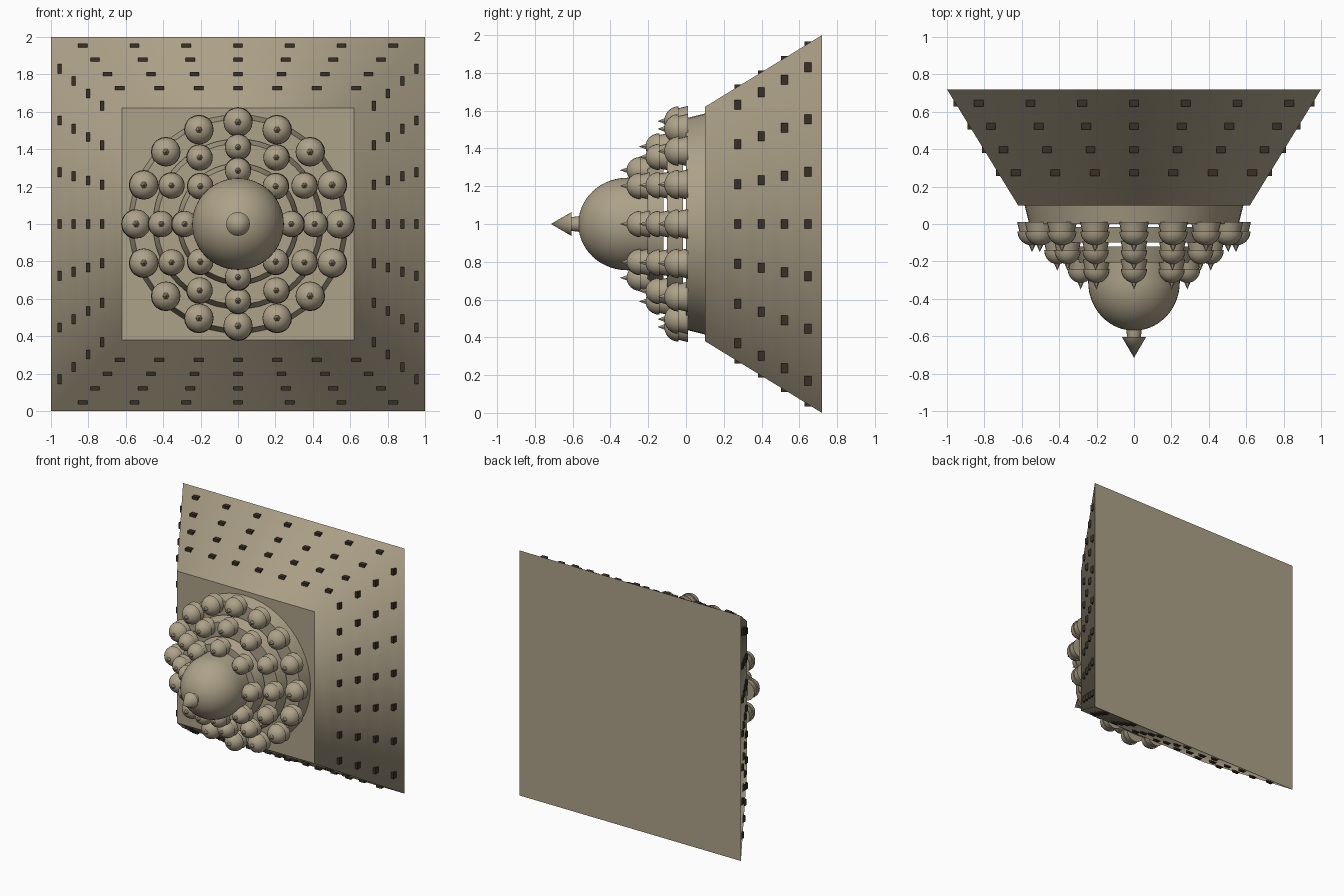
import bpy, bmesh
from math import pi, sin, cos, radians, sqrt

if "Cube" in bpy.data.objects:
    bpy.data.objects.remove(bpy.data.objects["Cube"])


def material(name, color):
    m = bpy.data.materials.new(name)
    m.diffuse_color = (*color, 1)
    m.use_nodes = True
    m.node_tree.nodes["Principled BSDF"].inputs["Base Color"].default_value = m.diffuse_color
    return m


STONE = material("stone", (0.42, 0.36, 0.25))
DARK = material("dark_stone", (0.04, 0.03, 0.02))


def place(name, mesh, loc=(0, 0, 1)):
    ob = bpy.data.objects.new(name, mesh)
    ob.location = loc
    bpy.context.collection.objects.link(ob)
    return ob


def lathe(name, profile, segs=32, phase=0.0, angle=40):
    """Turn (radius, y) points around the y axis; both ends are capped."""
    bm = bmesh.new()
    rings = []
    for r, y in profile:
        if r < 1e-5:
            rings.append([bm.verts.new((0, y, 0))])
        else:
            rings.append([bm.verts.new((r * cos(phase + 2 * pi * i / segs), y,
                                        r * sin(phase + 2 * pi * i / segs)))
                          for i in range(segs)])
    for a, b in zip(rings, rings[1:]):
        for i in range(segs):
            j = (i + 1) % segs
            if len(b) == 1:
                bm.faces.new((a[i], a[j], b[0]))
            else:
                bm.faces.new((a[i], a[j], b[j], b[i]))
    for ring in (rings[0], rings[-1]):
        if len(ring) > 1:
            bm.faces.new(ring)
    bmesh.ops.recalc_face_normals(bm, faces=bm.faces)
    # sides blend round the corners, end caps stay crisp
    for f in bm.faces:
        f.smooth = True
    mesh = bpy.data.meshes.new(name)
    bm.to_mesh(mesh)
    bm.free()
    if angle:
        mesh.set_sharp_from_angle(angle=radians(angle))
    else:
        for e in mesh.edges:
            y0, y1 = (mesh.vertices[v].co.y for v in e.vertices)
            e.use_edge_sharp = abs(y0 - y1) < 1e-5
    mesh.materials.append(STONE)
    return mesh


def dome(r, y0, height, steps):
    return [(r * cos(pi / 2 * k / steps), y0 - height * sin(pi / 2 * k / steps))
            for k in range(steps + 1)]


# Square stepped base: five sloping tiers
BACK, FRONT, TIERS = 0.72, 0.10, 5
STEP = (BACK - FRONT) / TIERS


def half_width(y):
    return 0.62 + 0.38 * (y - FRONT) / (BACK - FRONT)


for t in range(TIERS):
    y0 = BACK - t * STEP
    y1 = y0 - STEP
    mesh = lathe(f"base_tier_{t + 1}",
                 [(half_width(y0) * sqrt(2), y0), (half_width(y1) * sqrt(2), y1)],
                 4, pi / 4, None)
    place(mesh.name, mesh)

# Dark niche blocks, seven per side on the four wider tiers
for t in range(TIERS - 1):
    y = BACK - (t + 0.6) * STEP
    w = half_width(y)
    bm = bmesh.new()
    for side in range(4):
        for k in range(-3, 4):
            u = w * 0.87 * k / 3
            x, z = [(u, w), (w, u), (u, -w), (-w, u)][side]
            size = (0.05, 0.035, 0.022) if side % 2 == 0 else (0.022, 0.035, 0.05)
            for v in bmesh.ops.create_cube(bm, size=1)["verts"]:
                v.co = (x + v.co.x * size[0], y + v.co.y * size[1],
                        z + v.co.z * size[2])
    mesh = bpy.data.meshes.new(f"niches_tier_{t + 1}")
    bm.to_mesh(mesh)
    bm.free()
    mesh.materials.append(DARK)
    place(mesh.name, mesh)

# Round terraces with narrow gaps between them
for i, (r0, r1, y0, y1) in enumerate([(0.585, 0.56, 0.10, 0.0),
                                      (0.455, 0.43, -0.015, -0.10),
                                      (0.325, 0.30, -0.12, -0.205)]):
    mesh = lathe(f"round_terrace_{i + 1}", [(r0, y0), (r1, y1)], 48)
    place(mesh.name, mesh)

# Small bell shrines in rings of 16, 12 and 8
bell = lathe("small_bell", [(0.08, 0.01), (0.068, -0.04)] + dome(0.078, -0.04, 0.075, 6), 20)
spike = lathe("small_spike", [(0.02, -0.108), (0, -0.15)], 6, 0, 20)
for ring, (count, radius, y, s) in enumerate([(16, 0.545, 0.0, 1.0),
                                              (12, 0.41, -0.10, 0.9),
                                              (8, 0.285, -0.20, 0.9)]):
    for i in range(count):
        a = 2 * pi * i / count
        loc = (radius * cos(a), y, 1 + radius * sin(a))
        for label, mesh in (("bell", bell), ("spike", spike)):
            ob = place(f"{label}_ring{ring + 1}_{i + 1}", mesh, loc)
            ob.scale = (s, 1, s)

# Great dome with its neck and pointed finial
place("great_dome", lathe("great_dome", [(0.245, -0.20)] + dome(0.245, -0.31, 0.26, 14), 48))
place("finial_neck", lathe("finial_neck", [(0.045, -0.54), (0.035, -0.615)], 16))
place("finial_cone", lathe("finial_cone", [(0.064, -0.605), (0, -0.715)], 16))
